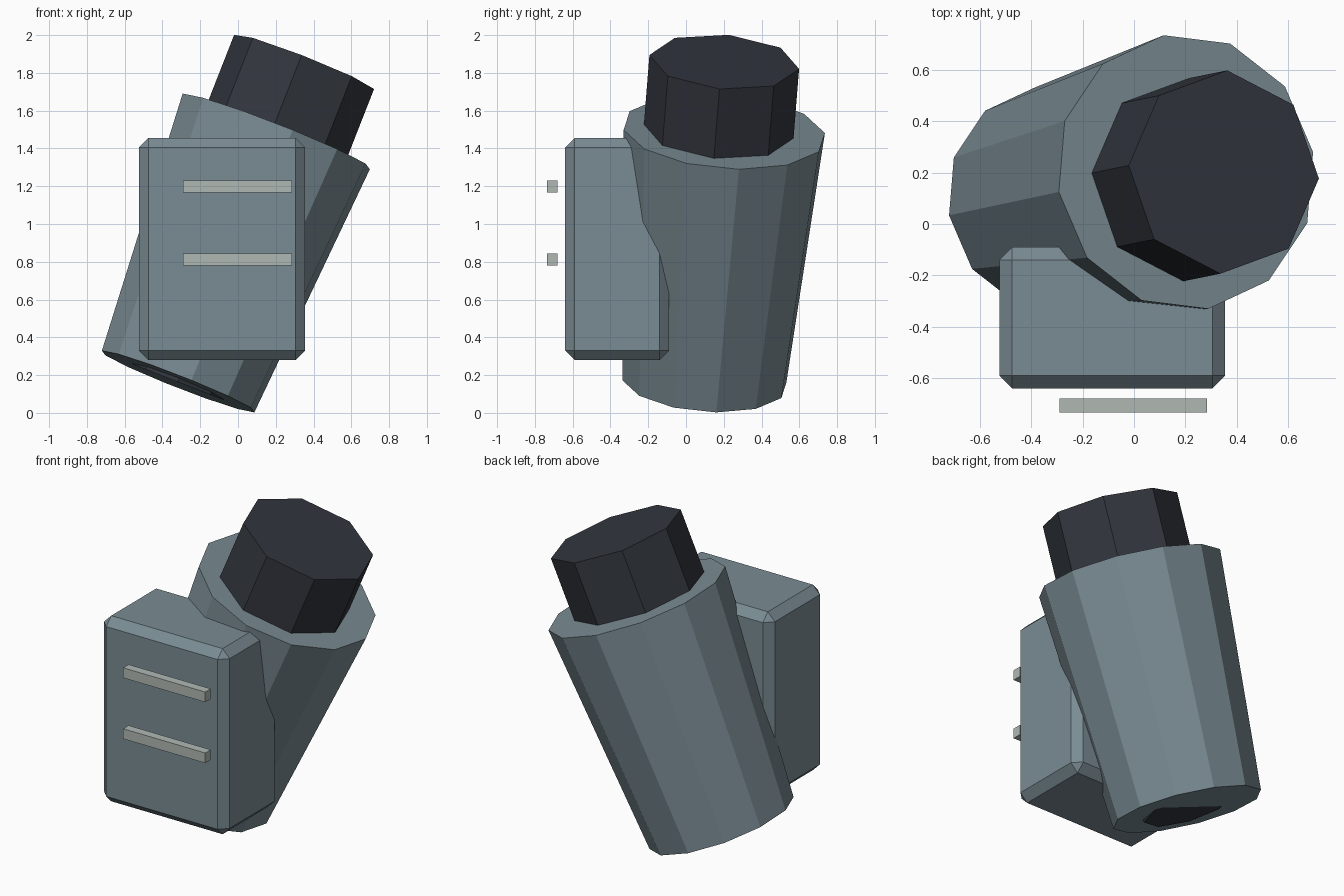
import bpy, bmesh, math
from mathutils import Matrix, Vector

if "Cube" in bpy.data.objects:
    bpy.data.objects.remove(bpy.data.objects["Cube"])


def material(name, rgb):
    m = bpy.data.materials.new(name)
    m.diffuse_color = (*rgb, 1)
    m.use_nodes = True
    m.node_tree.nodes["Principled BSDF"].inputs["Base Color"].default_value = m.diffuse_color
    return m


STEEL = material("blue grey", (0.195, 0.262, 0.296))
DARK = material("charcoal", (0.032, 0.037, 0.048))
PALE = material("pale grey", (0.434, 0.479, 0.456))


def finish(bm, name, mat):
    bmesh.ops.recalc_face_normals(bm, faces=bm.faces)
    me = bpy.data.meshes.new(name)
    bm.to_mesh(me)
    bm.free()
    me.materials.append(mat)
    ob = bpy.data.objects.new(name, me)
    bpy.context.collection.objects.link(ob)
    return ob


def tube(name, base, axis, length, r1, r2, sides, phase, mat):
    """Tapered prism from base along a leaning axis; phase turns the first corner."""
    d = Vector(axis).normalized()
    u = Vector((d.z, 0, -d.x)).normalized()
    v = d.cross(u)
    rot = Matrix((u, v, d)).transposed().to_4x4()
    bm = bmesh.new()
    rings = []
    for r, h in ((r1, 0), (r2, length)):
        ring = []
        for i in range(sides):
            a = math.radians(phase) + math.tau * i / sides
            ring.append(bm.verts.new((r * math.cos(a), r * math.sin(a), h)))
        rings.append(ring)
    bm.faces.new(rings[0])
    bm.faces.new(rings[1])
    for i in range(sides):
        j = (i + 1) % sides
        bm.faces.new((rings[0][i], rings[0][j], rings[1][j], rings[1][i]))
    bm.transform(Matrix.Translation(base) @ rot)
    return finish(bm, name, mat)


def box(name, lo, hi, mat, chamfer=0):
    lo, hi = Vector(lo), Vector(hi)
    bm = bmesh.new()
    bmesh.ops.create_cube(bm, size=1)
    bm.transform(Matrix.Translation((lo + hi) / 2) @ Matrix.Diagonal((*(hi - lo), 1)))
    if chamfer:
        bmesh.ops.bevel(bm, geom=bm.edges[:], offset=chamfer, segments=1,
                        affect='EDGES', profile=0.5)
    return finish(bm, name, mat)


# Leaning main barrel, wider at the top
bottom = Vector((-0.317, 0.097, 0.166))
top = Vector((0.2025, 0.2025, 1.49))
lean = top - bottom
tube("barrel", bottom, lean, lean.length, 0.44, 0.54, 12, 8.3, STEEL)

# Dark cap, sunk slightly into the barrel top
d = lean.normalized()
cap_top = Vector((0.35, 0.2025, 1.858))
tube("cap", cap_top - d * 0.44, d, 0.44, 0.398, 0.398, 8, -3.7, DARK)

# Dark foot disc, half showing under the barrel
foot_axis = Vector((0.365, 0, 0.931))
tube("foot_disc", bottom - foot_axis * 0.003, foot_axis, 0.05, 0.26, 0.26, 8, 0, DARK)

# Chamfered housing on the front with two pale slats floating ahead of it
box("housing", (-0.525, -0.64, 0.28), (0.355, -0.09, 1.455), STEEL, 0.05)
for i, z in enumerate((0.812, 1.198)):
    box(f"slat_{i + 1}", (-0.29, -0.735, z - 0.032), (0.285, -0.68, z + 0.032), PALE)
